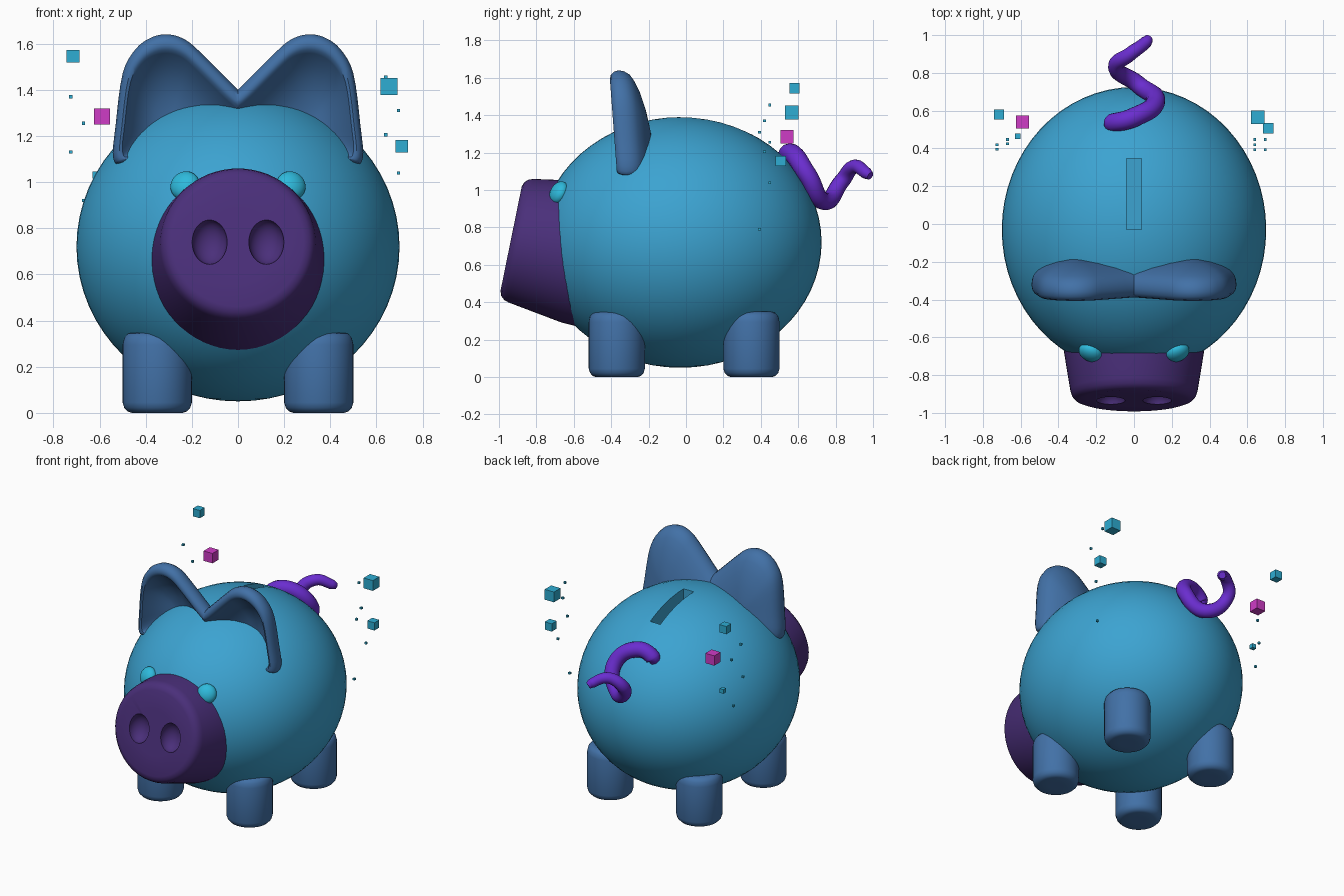
import bpy, bmesh, math
from mathutils import Vector, Matrix

if "Cube" in bpy.data.objects:
    bpy.data.objects.remove(bpy.data.objects["Cube"])


def material(name, rgb):
    m = bpy.data.materials.new(name)
    lin = [((c / 255 + 0.055) / 1.055) ** 2.4 if c > 10 else c / 3295 for c in rgb]
    m.diffuse_color = (*lin, 1)
    m.use_nodes = True
    m.node_tree.nodes["Principled BSDF"].inputs["Base Color"].default_value = m.diffuse_color
    return m


TEAL = material("body teal", (60, 163, 209))
BLUE = material("ear and leg blue", (66, 113, 167))
PLUM = material("snout plum", (74, 47, 122))
VIOLET = material("tail violet", (106, 45, 207))
CYAN = material("eye cyan", (46, 186, 220))
SPARK = material("cube teal", (46, 173, 211))
PINK = material("cube magenta", (207, 60, 198))


def add(name, bm, mat, smooth=True):
    bmesh.ops.recalc_face_normals(bm, faces=bm.faces)
    me = bpy.data.meshes.new(name)
    bm.to_mesh(me)
    bm.free()
    ob = bpy.data.objects.new(name, me)
    bpy.context.collection.objects.link(ob)
    me.materials.append(mat)
    if smooth:
        finish(ob)
    return ob


def finish(ob, angle=40):
    ob.data.polygons.foreach_set("use_smooth", [True] * len(ob.data.polygons))
    ob.data.set_sharp_from_angle(angle=math.radians(angle))


def bake(ob):
    """Apply all modifiers of an object."""
    ob_eval = ob.evaluated_get(bpy.context.evaluated_depsgraph_get())
    me = bpy.data.meshes.new_from_object(ob_eval)
    ob.modifiers.clear()
    ob.data = me
    finish(ob)


def cut(ob, cutter):
    cutter.hide_render = True
    cutter.hide_viewport = False
    mod = ob.modifiers.new("cut", "BOOLEAN")
    mod.operation, mod.solver, mod.object = "DIFFERENCE", "EXACT", cutter
    bpy.context.view_layer.update()
    bake(ob)
    bpy.data.objects.remove(cutter)


def ellipsoid(name, loc, radii, mat, rot=Matrix(), seg=32):
    bm = bmesh.new()
    bmesh.ops.create_uvsphere(bm, u_segments=seg, v_segments=seg // 2, radius=1)
    bm.transform(Matrix.Translation(loc) @ rot @ Matrix.Diagonal((*radii, 1)))
    return add(name, bm, mat)


def box(name, loc, size, mat):
    bm = bmesh.new()
    bmesh.ops.create_cube(bm, size=1)
    bm.transform(Matrix.Translation(loc) @ Matrix.Diagonal((*size, 1)))
    return add(name, bm, mat, False)


def loft(rings):
    """Skin a list of closed rings and cap both ends."""
    bm = bmesh.new()
    vs = [[bm.verts.new(p) for p in r] for r in rings]
    n = len(vs[0])
    for a, b in zip(vs, vs[1:]):
        for i in range(n):
            bm.faces.new((a[i], a[(i + 1) % n], b[(i + 1) % n], b[i]))
    bm.faces.new(vs[0])
    bm.faces.new(vs[-1])
    return bm


def lathe(profile, seg=48):
    return loft([[(r * math.cos(2 * math.pi * i / seg), r * math.sin(2 * math.pi * i / seg), z)
                  for i in range(seg)] for r, z in profile])


# Body with a coin slot
C, R = Vector((0, -0.03, 0.72)), Vector((0.70, 0.755, 0.67))
body = ellipsoid("body", C, R, TEAL, seg=64)
cut(body, box("slot_cutter", (0, 0.158, 1.42), (0.08, 0.375, 0.4), TEAL))

# Snout: a rounded, tapered drum tilted slightly upward, with two nostrils
tilt = Matrix.Rotation(math.radians(90 - 11.5), 4, "X")
place = Matrix.Translation((0, -0.935, 0.74)) @ tilt
bm = lathe([(0.39, -0.45), (0.385, -0.35), (0.337, -0.055), (0.328, -0.028), (0.31, -0.009),
            (0.285, 0), (0.15, 0)], 64)
bm.transform(place)
snout = add("snout", bm, PLUM)
for s in (-1, 1):
    cut(snout, ellipsoid("nostril_cutter", place @ Vector((s * 0.123, 0, 0)),
                         (0.076, 0.098, 0.07), PLUM, tilt))

# Eyes, flattened against the body
for s, side in ((-1, "left"), (1, "right")):
    p = Vector((s * 0.23, -0.68, 0.985))
    d = p - C
    normal = Vector((d.x / R.x ** 2, d.y / R.y ** 2, d.z / R.z ** 2))
    ellipsoid("eye_" + side, p, (0.065, 0.065, 0.043), CYAN,
              normal.to_track_quat("Z", "Y").to_matrix().to_4x4())

# Legs
leg = [(0.05, 0), (0.11, 0), (0.128, 0.006), (0.143, 0.022), (0.15, 0.045), (0.15, 0.295),
       (0.143, 0.325), (0.128, 0.343), (0.105, 0.35), (0.05, 0.35)]
for y, end in ((-0.37, "front"), (0.35, "rear")):
    for s, side in ((-1, "left"), (1, "right")):
        bm = lathe(leg)
        bm.transform(Matrix.Translation((s * 0.35, y, 0)))
        add(f"{end}_leg_{side}", bm, BLUE)


# Ears: cupped shells lofted from one outline, cut at the middle and mirrored
def smooth_loop(pts, steps=4):
    out, n = [], len(pts)
    for i in range(n):
        a, b, c, d = (Vector(pts[(i + k) % n]) for k in (-1, 0, 1, 2))
        for j in range(steps):
            t = j / steps
            out.append(0.5 * (2 * b + (c - a) * t + (2 * a - 5 * b + 4 * c - d) * t ** 2
                              + (3 * b - a - 3 * c + d) * t ** 3))
    return out


outline = smooth_loop([(0.54, 1.10), (0.53, 1.25), (0.50, 1.47), (0.445, 1.575), (0.375, 1.627),
                       (0.30, 1.64), (0.225, 1.615), (0.15, 1.55), (0, 1.40), (-0.12, 1.28),
                       (-0.1, 1.15), (0.2, 1.05), (0.48, 1.075)])
hub = Vector((0.3, 1.25))
# (scale of outline, depth behind the front rim)
shell = [(0.05, 0.155), (0.3, 0.14), (0.5, 0.11), (0.66, 0.07), (0.79, 0.022), (0.83, 0.004),
         (0.88, 0), (0.94, 0.007), (0.98, 0.025), (1, 0.05), (0.985, 0.08), (0.94, 0.108),
         (0.85, 0.13), (0.7, 0.155), (0.45, 0.18), (0.2, 0.195), (0.05, 0.2)]
rings = []
for s, depth in shell:
    ring = [hub + (p - hub) * s for p in outline]
    rings.append([(p.x, -0.37 - 0.075 * (p.y - 1.1) + depth, p.y) for p in ring])
ears = add("ears", loft(rings), BLUE)
mod = ears.modifiers.new("mirror", "MIRROR")
mod.use_bisect_axis[0] = True
bpy.context.view_layer.update()
bake(ears)

# Curly tail
path = [(-0.125, 0.535, 1.12, 0.5), (-0.115, 0.535, 1.155, 1), (0, 0.565, 1.195, 1.05),
        (0.115, 0.65, 1.08, 1), (0.02, 0.74, 0.94, 0.95), (-0.095, 0.835, 1.05, 0.85),
        (-0.02, 0.90, 1.125, 0.75), (0.065, 0.965, 1.09, 0.65), (0.08, 0.985, 1.076, 0.45)]
cu = bpy.data.curves.new("tail", "CURVE")
cu.dimensions = "3D"
cu.bevel_depth, cu.bevel_resolution, cu.resolution_u = 0.05, 5, 10
cu.use_fill_caps = True
sp = cu.splines.new("BEZIER")
sp.bezier_points.add(len(path) - 1)
for bp, (x, y, z, r) in zip(sp.bezier_points, path):
    bp.co, bp.radius = (x, y, z), r
    bp.handle_left_type = bp.handle_right_type = "AUTO"
cu.materials.append(VIOLET)
tail = bpy.data.objects.new("tail", cu)
bpy.context.collection.objects.link(tail)

# Floating cubes
cubes = [(-0.715, 0.58, 1.545, 0.055), (0.655, 0.565, 1.415, 0.073), (0.71, 0.507, 1.155, 0.055),
         (-0.615, 0.465, 1.03, 0.03)]
specks = [(-0.725, 0.42, 1.37), (-0.67, 0.447, 1.255), (-0.725, 0.395, 1.13), (-0.67, 0.425, 0.92),
          (0.64, 0.447, 1.455), (0.695, 0.393, 1.31), (0.64, 0.42, 1.205), (0.695, 0.447, 1.04),
          (0.64, 0.393, 0.79)]
box("magenta_cube", (-0.59, 0.54, 1.285), (0.07,) * 3, PINK)
for x, y, z, size in cubes + [(*p, 0.014) for p in specks]:
    box("floating_cube", (x, y, z), (size,) * 3, SPARK)
